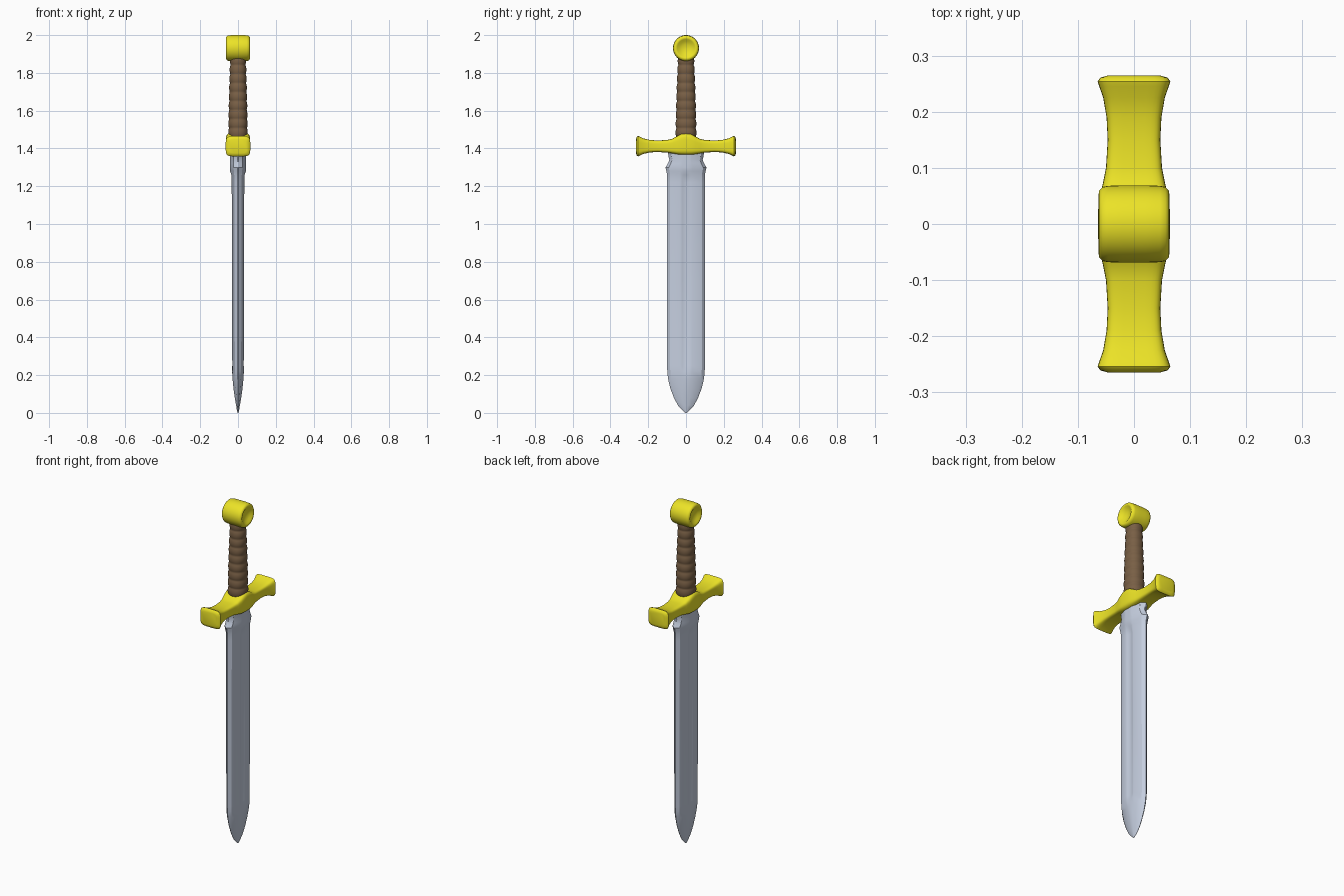
import bpy, bmesh
from math import sin, cos, pi, copysign, radians

if "Cube" in bpy.data.objects:
    bpy.data.objects.remove(bpy.data.objects["Cube"])


def material(name, color):
    m = bpy.data.materials.new(name)
    m.diffuse_color = (*color, 1)
    m.use_nodes = True
    m.node_tree.nodes["Principled BSDF"].inputs["Base Color"].default_value = m.diffuse_color
    return m


steel = material("steel", (0.56, 0.62, 0.74))
gold = material("gold", (0.84, 0.77, 0.02))
leather = material("leather", (0.19, 0.115, 0.06))


def loft(name, rings, mat, angle=35):
    """Skin a list of equal-length point rings and cap both ends."""
    bm = bmesh.new()
    vs = [[bm.verts.new(p) for p in r] for r in rings]
    n = len(rings[0])
    for a, b in zip(vs, vs[1:]):
        for i in range(n):
            j = (i + 1) % n
            bm.faces.new((a[i], a[j], b[j], b[i]))
    bm.faces.new(vs[0])
    bm.faces.new(vs[-1])
    bmesh.ops.recalc_face_normals(bm, faces=bm.faces)
    me = bpy.data.meshes.new(name)
    bm.to_mesh(me)
    bm.free()
    me.materials.append(mat)
    ob = bpy.data.objects.new(name, me)
    bpy.context.collection.objects.link(ob)
    bpy.ops.object.select_all(action='DESELECT')
    ob.select_set(True)
    bpy.context.view_layer.objects.active = ob
    bpy.ops.object.shade_smooth_by_angle(angle=radians(angle))
    return ob


def superellipse(a, b, power, n=32):
    pts = []
    for i in range(n):
        t = 2 * pi * (i + 0.5) / n
        c, s = cos(t), sin(t)
        pts.append((a * copysign(abs(c) ** (2 / power), c),
                    b * copysign(abs(s) ** (2 / power), s)))
    return pts


# Blade: z, half width, half thickness, centre thickness (fuller or ridge)
def blade_ring(z, w, t, c):
    quarter = [(0.05 * t, w), (0.55 * t, 0.84 * w), (0.98 * t, 0.32 * w),
               (0.5 * (t + c), 0.2 * w), (c, 0.1 * w)]
    half = quarter + [(c, 0)] + [(x, -y) for x, y in reversed(quarter)]
    return [(x, y, z) for x, y in half] + [(-x, -y, z) for x, y in half]


blade = [(0, .004, .002, .002), (.015, .021, .005, .006), (.04, .043, .009, .010),
         (.08, .064, .015, .017), (.13, .083, .021, .024), (.18, .095, .027, .029),
         (.22, .099, .031, .031), (.25, .1, .031, .025), (.7, .1, .032, .025),
         (1.22, .1, .034, .026), (1.26, .1, .036, .034), (1.28, .104, .040, .042),
         (1.30, .109, .042, .043), (1.32, .096, .043, .043),
         (1.34, .088, .043, .043), (1.36, .093, .043, .043), (1.41, .1, .043, .043)]
loft("blade", [blade_ring(*s) for s in blade], steel, 28)

# Crossguard: y, half depth, bottom z, top z, mirrored about the centre
guard = [(0, .064, 1.365, 1.483), (.025, .064, 1.366, 1.478), (.05, .061, 1.369, 1.464),
         (.075, .055, 1.374, 1.450), (.1, .050, 1.378, 1.445), (.15, .047, 1.381, 1.442),
         (.19, .049, 1.379, 1.445), (.225, .055, 1.371, 1.453),
         (.245, .062, 1.362, 1.463), (.254, .065, 1.358, 1.466),
         (.261, .060, 1.363, 1.461), (.265, .045, 1.375, 1.448)]
full = [(-y, a, lo, hi) for y, a, lo, hi in reversed(guard[1:])] + guard
loft("crossguard", [[(x, y, (lo + hi) / 2 + z)
                     for x, z in superellipse(a, (hi - lo) / 2, 5)]
                    for y, a, lo, hi in full], gold, 50)

# Grip: tapered handle with wrapped ribs
rings, count, ribs = [], 81, 9
for i in range(count):
    f = i / (count - 1)
    bulge = 0.005 * abs(sin(pi * ribs * f)) ** 0.7
    rx, ry = 0.047 - 0.010 * f ** 1.5 + bulge, 0.051 - 0.013 * f ** 1.5 + bulge
    rings.append([(x, y, 1.46 + 0.43 * f) for x, y in superellipse(rx, ry, 2.2, 32)])
loft("grip", rings, leather, 60)

# Pommel: drum lying along x with dished ends
side = [(.044, .004), (.046, .02), (.052, .036), (.060, .047), (.063, .053),
        (.062, .060), (.056, .066), (.046, .068), (.02, .069)]
profile = [(-x, r) for x, r in side] + side[::-1]
loft("pommel", [[(x, r * cos(2 * pi * i / 40), 1.931 + r * sin(2 * pi * i / 40))
                 for i in range(40)] for x, r in profile], gold, 50)
